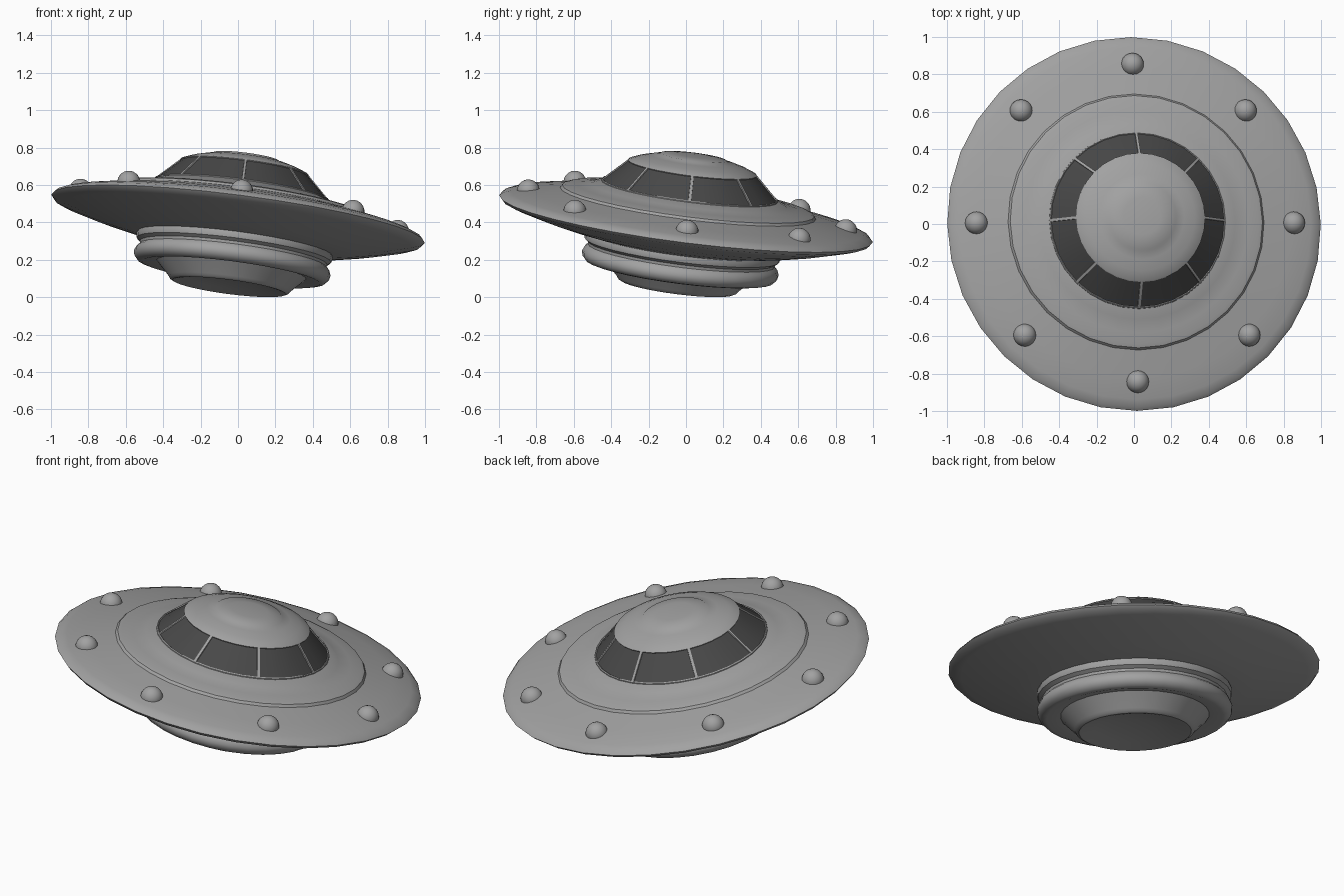
import bpy, bmesh, math
from mathutils import Matrix, Vector

cube = bpy.data.objects.get("Cube")
if cube:
    bpy.data.objects.remove(cube, do_unlink=True)

SEGMENTS = 32
# The whole craft banks towards its back left
TILT = (Matrix.Translation((0, 0, 0.42))
        @ Matrix.Rotation(math.radians(7.4), 4, 'Y')
        @ Matrix.Rotation(math.radians(-7.2), 4, 'X'))


def material(name, value):
    mat = bpy.data.materials.new(name)
    mat.use_nodes = True
    colour = (value, value, value, 1)
    mat.diffuse_color = colour
    mat.node_tree.nodes["Principled BSDF"].inputs["Base Color"].default_value = colour
    return mat


HULL = material("hull grey", 0.36)
GLASS = material("window dark grey", 0.065)


def finish(bm, name, angle=35):
    bm.transform(TILT)
    mesh = bpy.data.meshes.new(name)
    bm.to_mesh(mesh)
    bm.free()
    obj = bpy.data.objects.new(name, mesh)
    bpy.context.collection.objects.link(obj)
    mesh.materials.append(HULL)
    mesh.materials.append(GLASS)
    bpy.ops.object.select_all(action='DESELECT')
    obj.select_set(True)
    bpy.context.view_layer.objects.active = obj
    bpy.ops.object.shade_smooth_by_angle(angle=math.radians(angle))
    return obj


def lathe(profile):
    """Revolve (radius, height) points that start and end on the axis."""
    bm = bmesh.new()
    verts = [bm.verts.new((r, 0, h)) for r, h in profile]
    edges = [bm.edges.new(pair) for pair in zip(verts, verts[1:])]
    bmesh.ops.spin(bm, geom=verts + edges, cent=(0, 0, 0), axis=(0, 0, 1),
                   angle=math.tau, steps=SEGMENTS)
    bmesh.ops.remove_doubles(bm, verts=bm.verts, dist=0.0005)
    bmesh.ops.recalc_face_normals(bm, faces=bm.faces)
    return bm


# Wide disc with a raised inner step
finish(lathe([(0, 0.15), (0.48, 0.15), (0.53, 0.128), (0.60, 0.113),
              (0.66, 0.105), (0.68, 0.098), (0.69, 0.084), (0.71, 0.08),
              (0.84, 0.056), (0.95, 0.032), (0.99, 0.017), (1.007, 0),
              (0.99, -0.018), (0.94, -0.035), (0.80, -0.075), (0.65, -0.11),
              (0.50, -0.14), (0, -0.14)]), "saucer_disc")

# Grooved collar under the disc
finish(lathe([(0, -0.12), (0.52, -0.12), (0.53, -0.145), (0.525, -0.17),
              (0.505, -0.185), (0.503, -0.2), (0.52, -0.215), (0.53, -0.24),
              (0.525, -0.265), (0.505, -0.286), (0.48, -0.292),
              (0.40, -0.275), (0, -0.275)]), "lower_collar")

# Tapered thruster with a hollow underside
finish(lathe([(0, -0.25), (0.42, -0.25), (0.40, -0.28), (0.33, -0.35),
              (0.323, -0.362), (0.305, -0.371), (0.285, -0.368),
              (0.22, -0.352), (0.12, -0.34), (0, -0.336)]), "thruster")

# Cabin with a sloped window band and a raised roof disc
BAND_LOW, BAND_HIGH = 0.155, 0.282
bm = lathe([(0, 0.13), (0.478, 0.13), (0.476, BAND_LOW), (0.343, BAND_HIGH),
            (0.29, 0.303), (0.23, 0.32), (0.188, 0.328), (0.178, 0.336),
            (0.10, 0.345), (0, 0.348)])
panes = [[] for _ in range(8)]
for face in bm.faces:
    c = face.calc_center_median()
    if BAND_LOW < c.z < BAND_HIGH:
        turn = math.atan2(c.y, c.x) % math.tau
        panes[int(turn / math.tau * 8)].append(face)
for pane in panes:
    bmesh.ops.inset_region(bm, faces=pane, thickness=0.007, depth=0,
                           use_even_offset=True, use_boundary=True)
    bmesh.ops.inset_region(bm, faces=pane, thickness=0.001, depth=-0.006,
                           use_even_offset=True, use_boundary=True)
    for face in pane:
        face.material_index = 1
finish(bm, "cabin")

# Ring of lamps on the disc
for i in range(8):
    a = i * math.tau / 8
    bm = bmesh.new()
    bmesh.ops.create_uvsphere(bm, u_segments=20, v_segments=12, radius=0.061)
    bm.transform(Matrix.Translation((0.855 * math.cos(a), 0.855 * math.sin(a), 0.043)))
    finish(bm, f"lamp_{i + 1}", 60)
